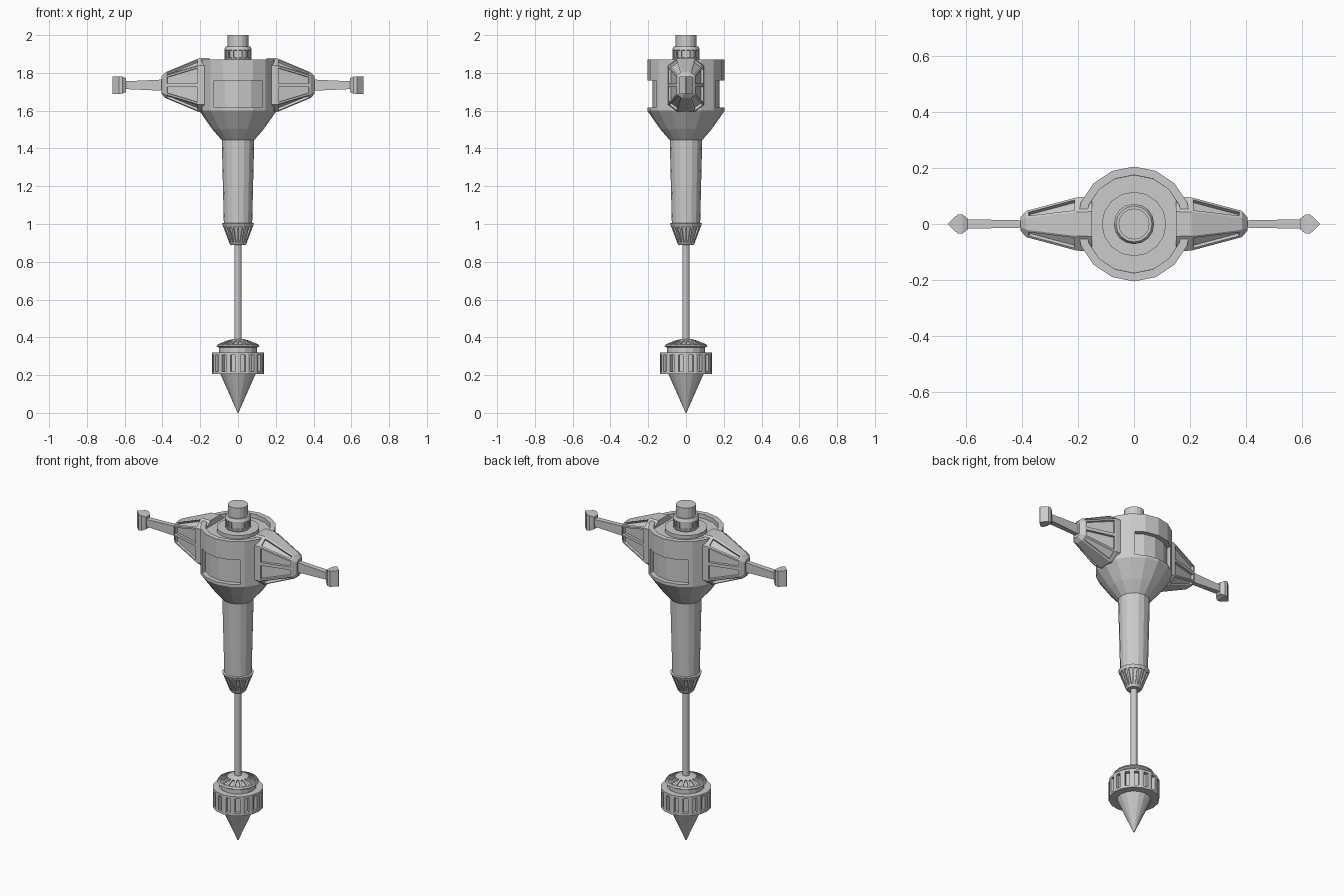
import bpy, bmesh, math

if "Cube" in bpy.data.objects:
    bpy.data.objects.remove(bpy.data.objects["Cube"])

SIDES = 16
ZC = 1.735  # height of the side arms


def finish(name, bm):
    bmesh.ops.remove_doubles(bm, verts=bm.verts, dist=0.0004)
    bmesh.ops.recalc_face_normals(bm, faces=bm.faces)
    me = bpy.data.meshes.new(name)
    bm.to_mesh(me)
    bm.free()
    ob = bpy.data.objects.new(name, me)
    bpy.context.collection.objects.link(ob)
    return ob


def recess(bm, faces, border, depth):
    """Sink a panel with straight walls into every face."""
    bmesh.ops.recalc_face_normals(bm, faces=bm.faces)
    bmesh.ops.inset_individual(bm, faces=faces, thickness=border, use_even_offset=True)
    bmesh.ops.inset_individual(bm, faces=faces, thickness=0.001, depth=-depth)


def loft(name, rings, closed=False, panels=None, skip=(), border=0.01, depth=0.01):
    """Skin a list of point rings; sink panels into the faces of one band."""
    bm = bmesh.new()
    vs = [[bm.verts.new(p) for p in r] for r in rings]
    n, m = len(vs[0]), len(vs)
    picked = []
    for i in range(m if closed else m - 1):
        a, b = vs[i], vs[(i + 1) % m]
        for j in range(n):
            k = (j + 1) % n
            f = bm.faces.new((a[j], a[k], b[k], b[j]))
            if i == panels and j not in skip:
                picked.append(f)
    if not closed:
        bm.faces.new(vs[0][::-1])
        bm.faces.new(vs[-1])
    if picked:
        recess(bm, picked, border, depth)
    return finish(name, bm)


def lathe(name, profile, sides=SIDES, **kw):
    ang = [2 * math.pi * i / sides for i in range(sides)]
    return loft(name, [[(r * math.cos(a), r * math.sin(a), z) for a in ang]
                       for r, z in profile], **kw)


# Drill tip and slotted ring
lathe("tip_cone", [(0.002, 0), (0.095, 0.21)])
lathe("slotted_ring", [(0.137, 0.205), (0.137, 0.32)], panels=0, border=0.014, depth=0.022)
lathe("ring_neck", [(0.1, 0.31), (0.1, 0.352)])
lathe("ring_dome", [(0.1, 0.345), (0.113, 0.353), (0.107, 0.363), (0.052, 0.385), (0.03, 0.39)],
      panels=2, border=0.006, depth=0.008)

# Rod, ribbed collar and shaft
lathe("rod", [(0.018, 0.37), (0.018, 0.91)], sides=12)
lathe("ribbed_collar", [(0.038, 0.888), (0.045, 0.897), (0.08, 0.99), (0.085, 1.003), (0.075, 1.006)],
      panels=1, border=0.0055, depth=0.01)
lathe("shaft", [(0.075, 1.0), (0.086, 1.45)])

# Bowl, core and outer shell of the body
lathe("bowl", [(0.085, 1.443), (0.137, 1.503), (0.205, 1.6), (0.178, 1.602)])
lathe("body_core", [(0.178, 1.59), (0.178, 1.845), (0.115, 1.845), (0.115, 1.865), (0.07, 1.865)])
shell = lathe("body_shell", [(0.17, 1.6), (0.205, 1.6), (0.205, 1.87), (0.175, 1.87)], closed=True)

# Front and back windows cut through the shell
bpy.ops.mesh.primitive_cube_add(size=1, location=(0, 0, 1.688))
cutter = bpy.context.object
cutter.name = "window_cutter"
cutter.scale = (0.252, 0.6, 0.145)
cutter.hide_render = True
bpy.context.view_layer.objects.active = shell
mod = shell.modifiers.new("windows", "BOOLEAN")
mod.operation = "DIFFERENCE"
mod.solver = "EXACT"
mod.object = cutter
bpy.ops.object.modifier_apply(modifier=mod.name)
bpy.data.objects.remove(cutter)

# Top collar and pin
lathe("top_collar", [(0.065, 1.86), (0.072, 1.875), (0.072, 1.925), (0.064, 1.94)],
      panels=1, border=0.005, depth=0.006)
lathe("top_pin", [(0.055, 1.93), (0.055, 2.0)])


def pod_ring(s, x, y, z):
    """Chamfered upright section, split at mid height."""
    q = [(0.45 * y, z), (y, 0.72 * z), (y, 0), (y, -0.72 * z), (0.45 * y, -z)]
    pts = q + [(-a, b) for a, b in reversed(q)]
    return [(s * x, a, ZC + b) for a, b in pts]


def box_ring(s, x, y, z):
    return [(s * x, a * y, ZC + b * z) for a, b in ((1, 1), (1, -1), (-1, -1), (-1, 1))]


for s, side in ((-1, "left"), (1, "right")):
    # Tapered pod with sunken panels; top and bottom strips stay plain
    loft(side + "_pod", [pod_ring(s, 0.15, 0.098, 0.143), pod_ring(s, 0.205, 0.095, 0.143),
                         pod_ring(s, 0.385, 0.047, 0.068), pod_ring(s, 0.405, 0.024, 0.046)],
         panels=1, skip=(4, 9), border=0.009, depth=0.014)
    # Arm bar and arrow-shaped head
    loft(side + "_arm", [box_ring(s, 0.39, 0.013, 0.03), box_ring(s, 0.61, 0.017, 0.02)])
    loft(side + "_arm_head", [box_ring(s, 0.592, 0.018, 0.036), box_ring(s, 0.612, 0.034, 0.045),
                              box_ring(s, 0.63, 0.034, 0.047), box_ring(s, 0.664, 0.002, 0.047)])
